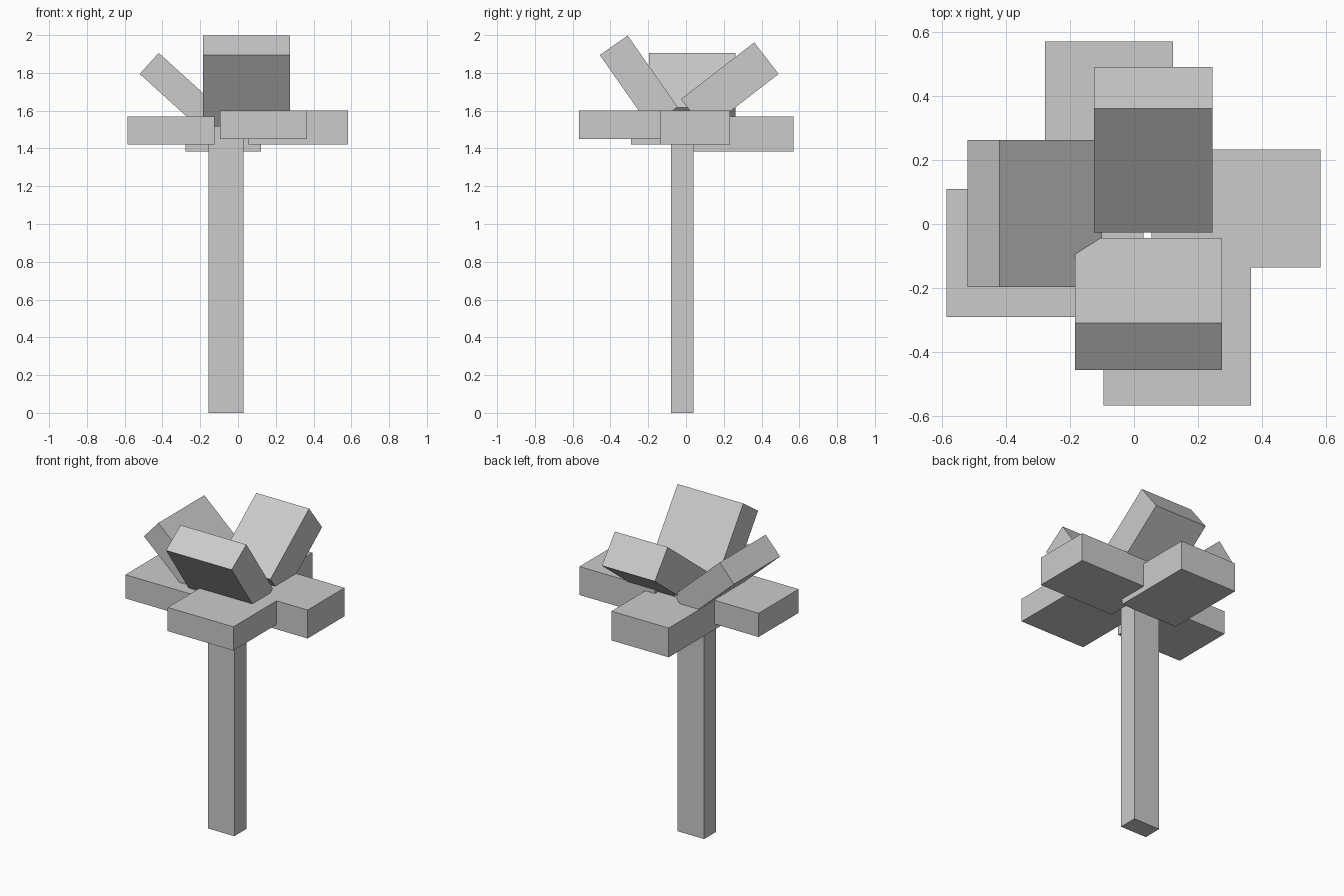
import bpy
from math import radians

cube = bpy.data.objects.get("Cube")
if cube:
    bpy.data.objects.remove(cube, do_unlink=True)

# Single plain grey for every part
GREY = (0.6, 0.6, 0.6, 1.0)
grey = bpy.data.materials.new("plain_grey")
grey.use_nodes = True
grey.diffuse_color = GREY
grey.node_tree.nodes["Principled BSDF"].inputs["Base Color"].default_value = GREY


def block(name, centre, size, tilt=(0, 0, 0)):
    """A box of the given size, tilted about its centre (degrees)."""
    bpy.ops.mesh.primitive_cube_add(size=1, location=centre,
                                    rotation=[radians(a) for a in tilt])
    obj = bpy.context.object
    obj.name = name
    obj.scale = size
    bpy.ops.object.transform_apply(location=False, rotation=False, scale=True)
    obj.data.materials.append(grey)
    return obj


def span_block(name, x, y, z):
    """An upright box between the given limits on each axis."""
    limits = (x, y, z)
    block(name, [(a + b) / 2 for a, b in limits], [b - a for a, b in limits])


# Stem
span_block("stem", (-0.155, 0.03), (-0.08, 0.04), (0, 1.53))

# Flat lower petals
span_block("lower_petal_front", (-0.095, 0.365), (-0.567, -0.08), (1.45, 1.6))
span_block("lower_petal_back", (-0.278, 0.122), (0.04, 0.57), (1.385, 1.57))
span_block("lower_petal_right", (-0.585, -0.125), (-0.29, 0.11), (1.42, 1.57))
span_block("lower_petal_left", (0.055, 0.583), (-0.136, 0.232), (1.42, 1.6))

# Raised upper petals
block("upper_petal_front", (0.045, -0.25, 1.757), (0.46, 0.462, 0.18), (-55, 0, 0))
block("upper_petal_back", (0.06, 0.232, 1.728), (0.37, 0.49, 0.211), (37.7, 0, 0))
block("upper_petal_right", (-0.31, 0.033, 1.705), (0.432, 0.46, 0.15), (0, 42.2, 0))
